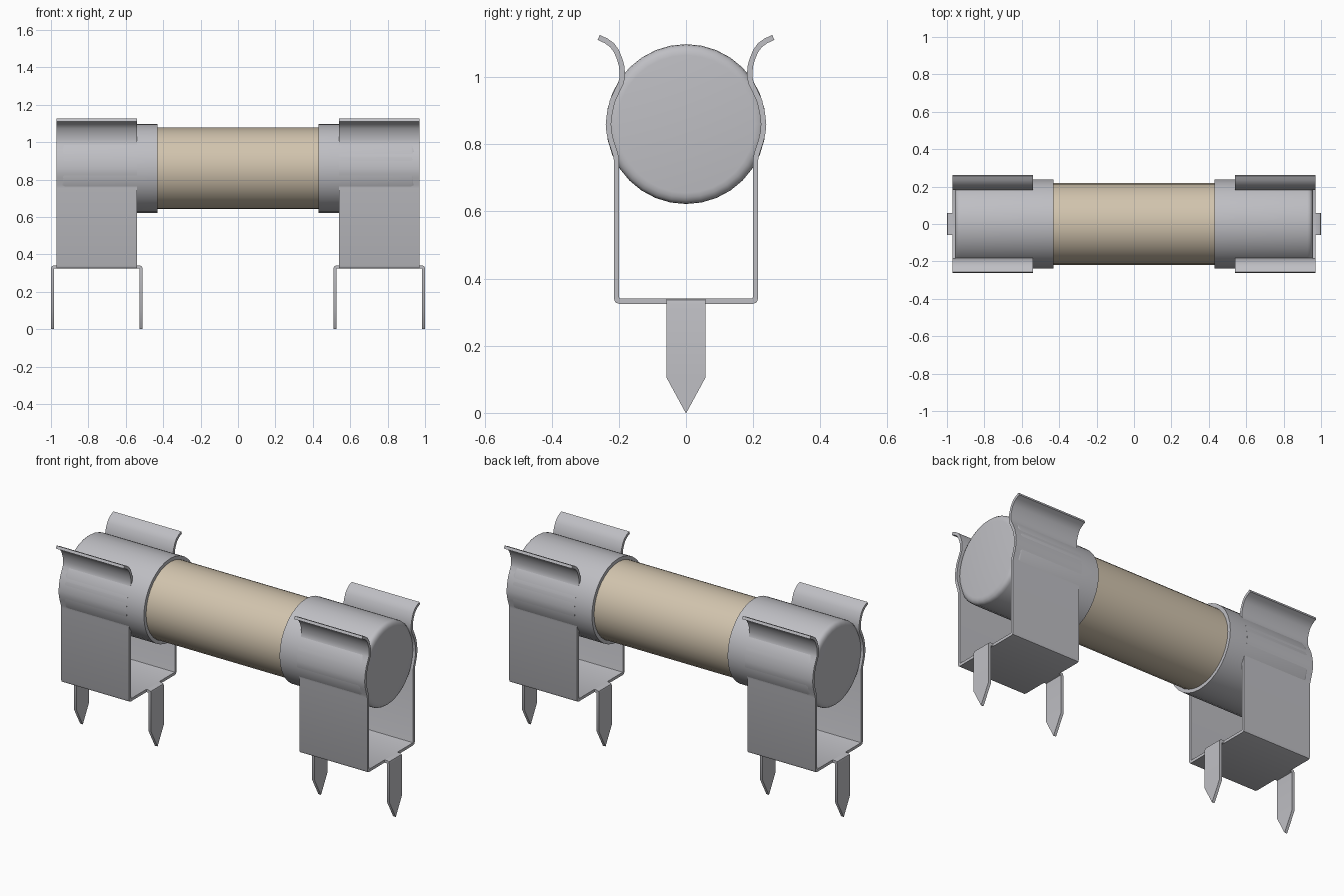
import bpy, bmesh, math
from mathutils import Vector

cube = bpy.data.objects.get("Cube")
if cube:
    bpy.data.objects.remove(cube, do_unlink=True)


def material(name, rgb, metallic=0.0):
    m = bpy.data.materials.new(name)
    m.use_nodes = True
    m.diffuse_color = (*rgb, 1)
    m.node_tree.nodes["Principled BSDF"].inputs["Base Color"].default_value = (*rgb, 1)
    return m


METAL = material("grey metal", (0.52, 0.52, 0.55))
CERAMIC = material("beige ceramic", (0.64, 0.55, 0.42))
AXIS_Z = 0.86      # height of the fuse axis
SHEET = 0.016      # thickness of the clip metal


def finish(name, bm, mat, angle=35):
    bmesh.ops.recalc_face_normals(bm, faces=bm.faces)
    mesh = bpy.data.meshes.new(name)
    bm.to_mesh(mesh)
    bm.free()
    mesh.materials.append(mat)
    obj = bpy.data.objects.new(name, mesh)
    bpy.context.collection.objects.link(obj)
    bpy.ops.object.select_all(action='DESELECT')
    obj.select_set(True)
    bpy.context.view_layer.objects.active = obj
    bpy.ops.object.shade_smooth_by_angle(angle=math.radians(angle))
    return obj


def lathe(name, profile, mat, side=1, steps=32):
    """Spin (x, radius) points around the fuse axis."""
    bm = bmesh.new()
    verts = [bm.verts.new((side * x, 0, AXIS_Z + r)) for x, r in profile]
    edges = [bm.edges.new(pair) for pair in zip(verts, verts[1:])]
    bmesh.ops.spin(bm, geom=verts + edges, cent=(0, 0, AXIS_Z), axis=(1, 0, 0),
                   angle=math.tau, steps=steps)
    bmesh.ops.remove_doubles(bm, verts=bm.verts, dist=1e-4)
    return finish(name, bm, mat)


def ribbon(name, path, spans, place):
    """Bent sheet: path is (u, z) centreline, spans the (low, high) width at each point."""
    pts = [Vector(p) for p in path]
    bm = bmesh.new()
    rings = []
    for i, p in enumerate(pts):
        a = (p - pts[i - 1]).normalized() if i else (pts[1] - p).normalized()
        b = (pts[i + 1] - p).normalized() if i < len(pts) - 1 else a
        t = (a + b).normalized()
        off = Vector((-t.y, t.x)) * (SHEET / 2 / t.dot(a))   # mitred offset
        lo, hi = spans[i]
        rings.append([bm.verts.new(place(q.x, w, q.y)) for q, w in
                      ((p - off, lo), (p - off, hi), (p + off, hi), (p + off, lo))])
    for r, s in zip(rings, rings[1:]):
        for k in range(4):
            bm.faces.new((r[k], r[(k + 1) % 4], s[(k + 1) % 4], s[k]))
    bm.faces.new(rings[0])
    bm.faces.new(rings[-1])
    return finish(name, bm, METAL)


# Half of the clip section (y, z), from the base middle to the flared lip
HALF = [(0.198, 0.333), (0.204, 0.335), (0.207, 0.342), (0.207, 0.755),
        (0.211, 0.773), (0.223, 0.810), (0.229, 0.835), (0.231, 0.860),
        (0.227, 0.895), (0.219, 0.929), (0.206, 0.957), (0.194, 0.982),
        (0.190, 0.998), (0.190, 1.015), (0.192, 1.035), (0.198, 1.055),
        (0.207, 1.077), (0.220, 1.095), (0.238, 1.108), (0.260, 1.118)]
CLIP = [(-y, z) for y, z in reversed(HALF)] + HALF

# Ceramic tube
lathe("fuse_tube", [(-0.44, 0), (-0.44, 0.218), (0.44, 0.218), (0.44, 0)], CERAMIC)

for side, label in ((1, "left"), (-1, "right")):
    # End cap with a rounded rim
    lathe(label + "_end_cap",
          [(0.43, 0.21), (0.43, 0.238), (0.928, 0.238), (0.940, 0.236),
           (0.949, 0.229), (0.955, 0.218), (0.957, 0.205), (0.957, 0)], METAL, side)

    # Spring clip holding the cap
    ribbon(label + "_spring_clip", CLIP, [(0.54, 0.97)] * len(CLIP),
           lambda u, w, z: (side * w, u, z))

    # Two pointed solder pins bent down from the clip base
    for out, pin in ((1, "outer"), (-1, "inner")):
        path = [(0.205, 0.333), (0.228, 0.333), (0.235, 0.330), (0.237, 0.322),
                (0.237, 0.105), (0.237, 0.0)]
        half = [0.058] * 5 + [0.001]
        ribbon(f"{label}_{pin}_pin", path, [(-h, h) for h in half],
               lambda u, w, z: (side * (0.755 + out * u), w, z))
